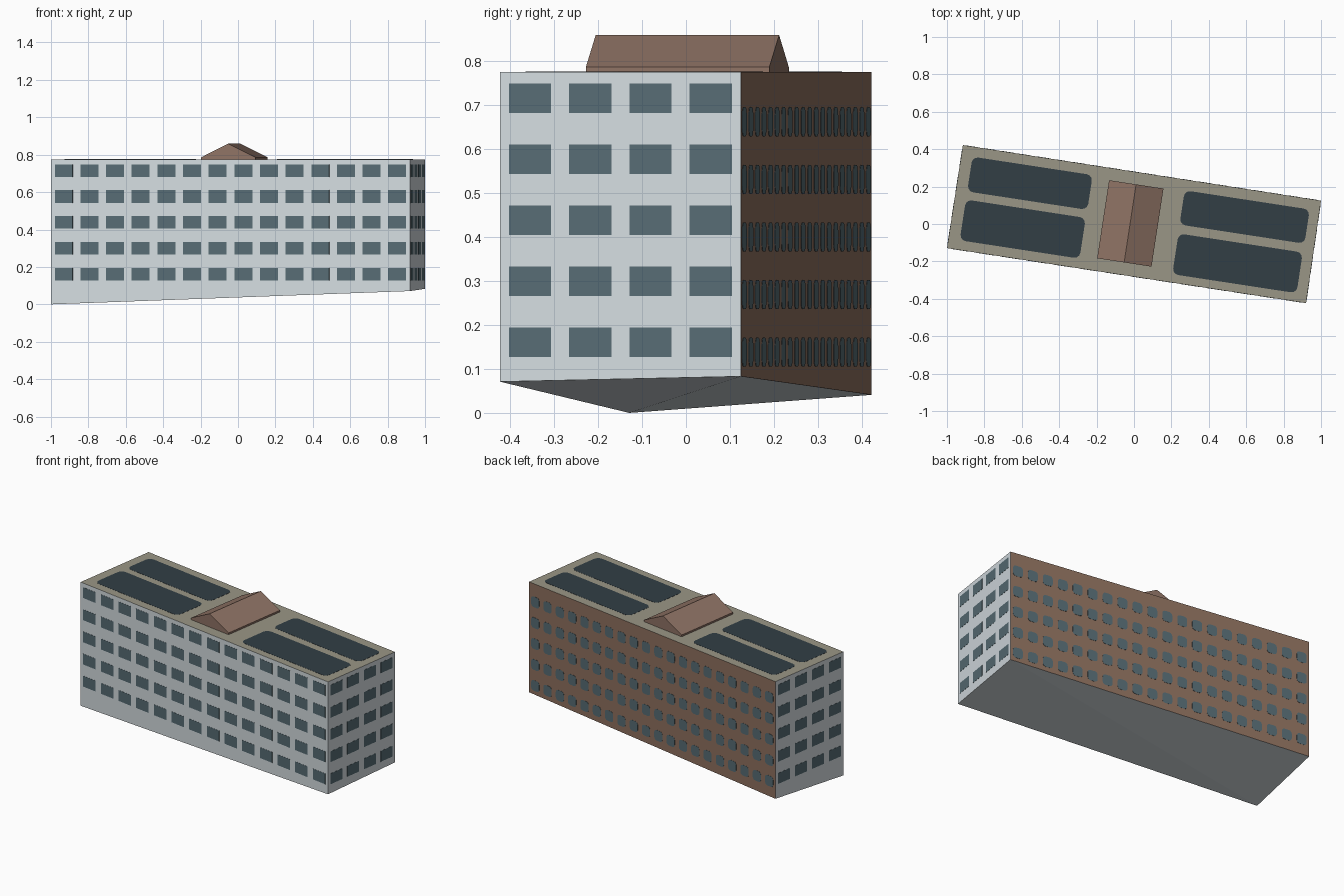
import bpy, math
from mathutils import Vector

if "Cube" in bpy.data.objects:
    bpy.data.objects.remove(bpy.data.objects["Cube"])


def material(name, rgb):
    m = bpy.data.materials.new(name)
    lin = [((c / 255 + 0.055) / 1.055) ** 2.4 for c in rgb]
    m.diffuse_color = (*lin, 1)
    m.use_nodes = True
    m.node_tree.nodes["Principled BSDF"].inputs["Base Color"].default_value = m.diffuse_color
    return m


WALL = material("pale grey wall", (213, 221, 225))
BRICK = material("brown brick", (143, 113, 95))
GABLE = material("warm brown gable", (143, 115, 101))
ROOF = material("olive roof", (154, 150, 134))
PANEL = material("dark roof panel", (50, 62, 69))
GLASS = material("blue grey glass", (87, 108, 116))

# Footprint corners with their sloping ground heights
TOP = 0.775
FOOT = [(-1, -0.129, 0), (0.92, -0.423, 0.071), (1, 0.125, 0.083), (-0.915, 0.422, 0.041)]
A, B, C, D = [Vector((x, y, 0)) for x, y, z in FOOT]
U = (B - A).normalized()
V = Vector((-U.y, U.x, 0))
Z = Vector((0, 0, 1))


def make(name, verts, faces, mats, indices=None):
    me = bpy.data.meshes.new(name)
    me.from_pydata(verts, [], faces)
    for m in mats:
        me.materials.append(m)
    if indices:
        me.polygons.foreach_set("material_index", indices)
    ob = bpy.data.objects.new(name, me)
    bpy.context.collection.objects.link(ob)
    return ob


def outline(x0, y0, x1, y1, r=0, steps=3):
    """Counter-clockwise rectangle, with rounded corners when r > 0."""
    if r == 0:
        return [(x0, y0), (x1, y0), (x1, y1), (x0, y1)]
    pts = []
    centres = [(x1 - r, y1 - r), (x0 + r, y1 - r), (x0 + r, y0 + r), (x1 - r, y0 + r)]
    for q, (cx, cy) in enumerate(centres):
        for i in range(steps + 1):
            a = math.pi / 2 * (q + i / steps)
            pts.append((cx + r * math.cos(a), cy + r * math.sin(a)))
    return pts


def plates(name, shapes, origin, right, up, mat, depth=0.001):
    """Thin plates lying on the plane spanned by right and up."""
    normal = right.cross(up)
    verts, faces = [], []
    for pts in shapes:
        b, n = len(verts), len(pts)
        for h in (-0.001, depth):
            verts += [origin + right * x + up * y + normal * h for x, y in pts]
        faces.append([b + n + i for i in range(n)])
        faces.append([b + i for i in reversed(range(n))])
        faces += [[b + i, b + (i + 1) % n, b + n + (i + 1) % n, b + n + i] for i in range(n)]
    return make(name, verts, faces, [mat])


def window_wall(name, start, end, cols, fill, z0, pitch, height, r=0):
    length = (end - start).length
    cell = length / cols
    m = cell * (1 - fill) / 2
    shapes = [outline(c * cell + m, z0 + k * pitch, (c + 1) * cell - m, z0 + k * pitch + height, r)
              for c in range(cols) for k in range(5)]
    plates(name, shapes, start, (end - start).normalized(), Z, GLASS)


# Main block: walls, brick back, roof and sloping underside
low = [Vector(p) for p in FOOT]
high = [Vector((x, y, TOP)) for x, y, z in FOOT]
make("building_block", low + high,
     [(0, 1, 5, 4), (1, 2, 6, 5), (2, 3, 7, 6), (3, 0, 4, 7), (4, 5, 6, 7), (0, 2, 1), (0, 3, 2)],
     [WALL, BRICK, ROOF], [0, 0, 1, 0, 2, 0, 0])

# Windows
window_wall("front_windows", A, B, 14, 0.70, 0.127, 0.1387, 0.067)
window_wall("right_windows", B, C, 4, 0.70, 0.127, 0.1387, 0.067)
window_wall("left_windows", D, A, 4, 0.70, 0.127, 0.1387, 0.067)
window_wall("back_windows", C, D, 20, 0.66, 0.105, 0.131, 0.066, 0.018)

# Dark rounded panels on the roof
plates("roof_panels",
       [outline(-0.908, 0.037, -0.258, 0.225, 0.032), outline(-0.908, -0.227, -0.26, -0.007, 0.032),
        outline(0.241, 0.034, 0.917, 0.219, 0.032), outline(0.243, -0.234, 0.915, -0.014, 0.032)],
       Vector((0, 0, TOP)), U, V, PANEL, 0.0008)

# Gabled roof house: pentagon profile extruded across the roof
profile = [(-0.167, TOP - 0.002), (0.127, TOP - 0.002), (0.127, 0.786), (-0.021, 0.859), (-0.167, 0.786)]
verts = [U * u + V * v + Z * z for v in (-0.211, 0.211) for u, z in profile]
faces = [(0, 1, 2, 3, 4), (9, 8, 7, 6, 5)]
faces += [(i, i + 5, (i + 1) % 5 + 5, (i + 1) % 5) for i in range(5)]
make("gabled_roof_house", verts, faces, [GABLE])
